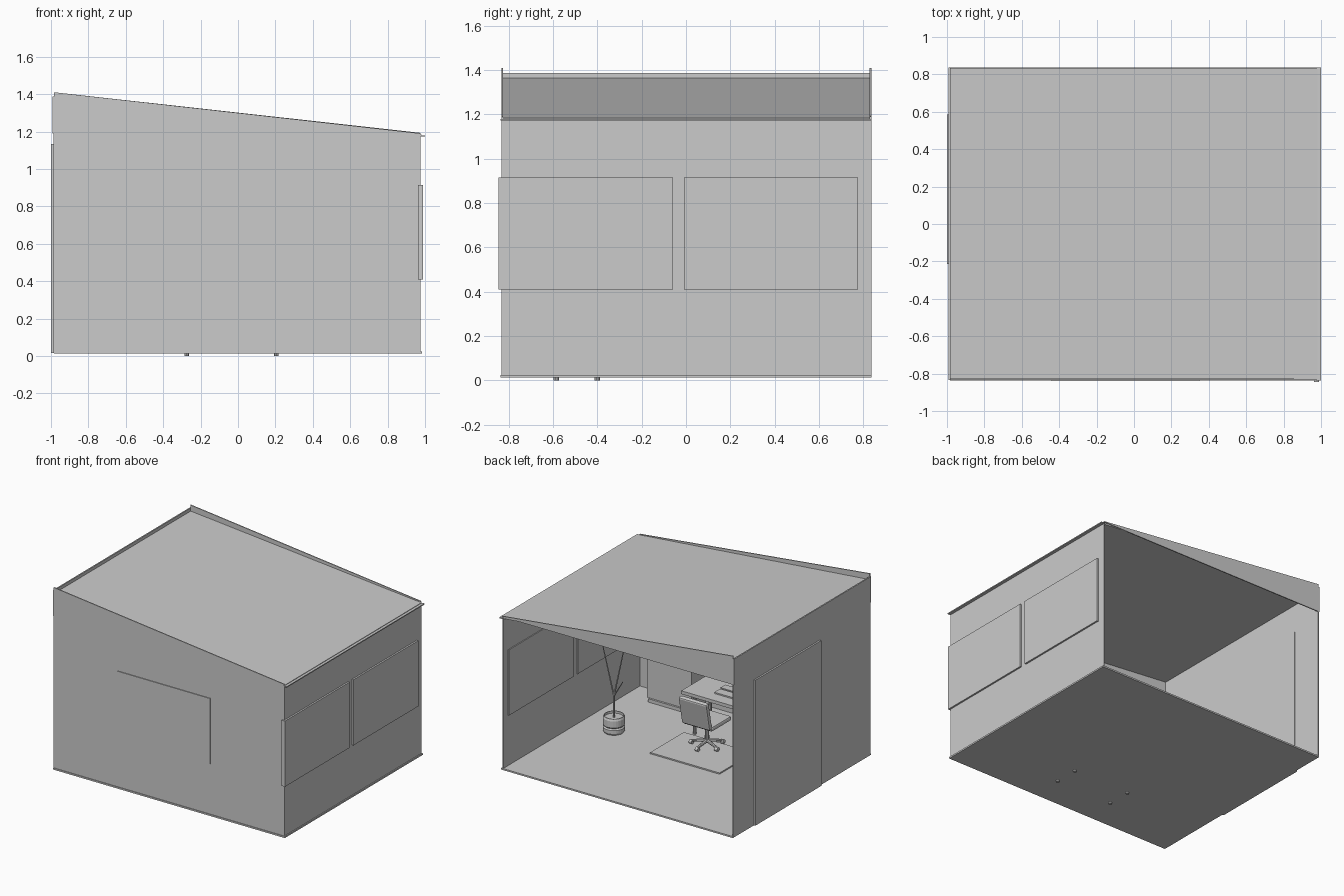
import bpy, bmesh, math
from mathutils import Vector

if "Cube" in bpy.data.objects:
    bpy.data.objects.remove(bpy.data.objects["Cube"])

grey = bpy.data.materials.new("plain_grey")
grey.diffuse_color = (0.6, 0.6, 0.6, 1)
grey.use_nodes = True
grey.node_tree.nodes["Principled BSDF"].inputs["Base Color"].default_value = grey.diffuse_color


def make(name, bm):
    bmesh.ops.recalc_face_normals(bm, faces=bm.faces)
    me = bpy.data.meshes.new(name)
    bm.to_mesh(me)
    bm.free()
    me.materials.append(grey)
    ob = bpy.data.objects.new(name, me)
    bpy.context.collection.objects.link(ob)
    return ob


def box(name, x, y, z):
    """Box from (min, max) ranges."""
    bm = bmesh.new()
    bmesh.ops.create_cube(bm, size=1)
    for v in bm.verts:
        v.co = [(r[0] + r[1]) / 2 + c * (r[1] - r[0]) for r, c in zip((x, y, z), v.co)]
    return make(name, bm)


def slab(name, profile, y0, y1):
    """Extrude an x-z outline along y."""
    bm = bmesh.new()
    f = bm.faces.new([bm.verts.new((x, y0, z)) for x, z in profile])
    new = bmesh.ops.extrude_face_region(bm, geom=[f])["geom"]
    verts = [g for g in new if isinstance(g, bmesh.types.BMVert)]
    bmesh.ops.translate(bm, verts=verts, vec=(0, y1 - y0, 0))
    return make(name, bm)


def rod(name, a, b, r1, r2=None, sides=10):
    """Tapered cylinder between two points."""
    a, b = Vector(a), Vector(b)
    bm = bmesh.new()
    bmesh.ops.create_cone(bm, cap_ends=True, segments=sides, radius1=r1,
                          radius2=r1 if r2 is None else r2, depth=(b - a).length)
    q = (b - a).to_track_quat('Z', 'Y')
    for v in bm.verts:
        v.co = q @ v.co + (a + b) / 2
    return make(name, bm)


def lathe(name, profile, loc, sides=24):
    bm = bmesh.new()
    vs = [bm.verts.new((r, 0, z)) for r, z in profile]
    es = [bm.edges.new(p) for p in zip(vs, vs[1:])]
    bmesh.ops.spin(bm, geom=vs + es, axis=(0, 0, 1), cent=(0, 0, 0), angle=math.tau, steps=sides)
    bmesh.ops.remove_doubles(bm, verts=bm.verts, dist=1e-4)
    bmesh.ops.translate(bm, verts=bm.verts, vec=loc)
    return make(name, bm)


# Room shell: floor, three walls, open back with a gable strip
box("floor", (-0.985, 0.985), (-0.838, 0.838), (0.012, 0.024))
slab("front_wall", [(-0.985, 0.015), (0.975, 0.015), (0.975, 1.19), (-0.985, 1.41)], -0.833, -0.825)
slab("back_gable", [(-0.985, 1.19), (0.975, 1.188), (0.975, 1.193), (-0.985, 1.41)], 0.828, 0.836)
box("left_wall", (-0.987, -0.979), (-0.833, 0.836), (0.015, 1.19))
box("left_wall_top", (-0.992, -0.982), (-0.833, 0.836), (1.19, 1.388))
box("right_wall", (0.969, 0.977), (-0.833, 0.836), (0.015, 1.175))

# Sloping roof and edge trim
slab("roof", [(-0.985, 1.352), (0.98, 1.172), (0.98, 1.184), (-0.985, 1.364)], -0.828, 0.83)
box("roof_edge_trim", (0.97, 1.0), (-0.836, 0.838), (1.172, 1.18))

# Door and windows
box("door", (-1.0, -0.974), (-0.215, 0.585), (0.015, 1.133))
box("front_window", (-0.44, 0.35), (-0.839, -0.812), (0.412, 0.915))
for i, y in enumerate((-0.845, -0.01)):
    box(f"side_window_{i}", (0.962, 0.99), (y, y + 0.786), (0.41, 0.915))

# Mat under the chair
box("floor_mat", (-0.32, 0.27), (-0.36, 0.05), (0.024, 0.034))

# Desk
box("desk_top", (-0.34, 0.275), (-0.65, -0.335), (0.335, 0.36))
for x in (-0.275, 0.205):
    for y in (-0.585, -0.4):
        rod("desk_leg", (x, y, 0), (x, y, 0.336), 0.013)
    box("desk_leg_bar", (x - 0.01, x + 0.01), (-0.585, -0.4), (0.315, 0.336))
box("keyboard", (-0.18, 0.06), (-0.5, -0.43), (0.36, 0.37))
box("monitor_base", (-0.08, 0.07), (-0.58, -0.52), (0.36, 0.368))
rod("monitor_stand", (-0.06, -0.56, 0.365), (-0.06, -0.56, 0.48), 0.01)
box("monitor", (-0.31, -0.03), (-0.56, -0.545), (0.42, 0.59))

# Cabinet by the front wall
box("cabinet", (0.41, 0.79), (-0.82, -0.655), (0.05, 0.7))
box("cabinet_plinth", (0.43, 0.77), (-0.81, -0.64), (0.024, 0.05))

# Office chair: five-star base, column, seat, leaning back
cx, cy = 0.01, -0.27
for i in range(5):
    a = math.tau * i / 5 + 0.3
    px, py = cx + 0.115 * math.cos(a), cy + 0.115 * math.sin(a)
    rod("chair_foot", (cx, cy, 0.075), (px, py, 0.06), 0.013, 0.009, 8)
    rod("caster", (px - 0.012, py, 0.05), (px + 0.012, py, 0.05), 0.016, sides=12)
rod("chair_column", (cx, cy, 0.06), (cx, cy, 0.22), 0.015)
seat = box("seat", (cx - 0.125, cx + 0.125), (cy - 0.12, cy + 0.12), (0.215, 0.25))
back = box("chair_back", (cx - 0.12, cx + 0.12), (-0.018, 0.018), (0, 0.22))
back.location = (0, cy + 0.12, 0.23)
back.rotation_euler.x = -0.2
for ob in (seat, back):
    m = ob.modifiers.new("soft_edges", 'BEVEL')
    m.width, m.segments = 0.012, 2

# Potted plant: ringed pot, soil, forked stems with blade leaves
p = Vector((0.69, -0.11, 0.024))
lathe("plant_pot", [(0, 0), (0.07, 0), (0.078, 0.015), (0.078, 0.04), (0.07, 0.05), (0.078, 0.06),
                    (0.078, 0.11), (0.072, 0.125), (0.066, 0.125), (0.066, 0.108), (0, 0.108)], p)
fork = p + Vector((0, 0, 0.27))
rod("plant_stem", p + Vector((0, 0, 0.1)), fork, 0.008, 0.006, 8)
tips = [Vector((0.1, 0.03, 0.48)), Vector((-0.1, -0.02, 0.5)), Vector((-0.09, 0.02, 0.14))]
for i, t in enumerate(tips):
    rod("plant_branch", fork, fork + t, 0.006, 0.003, 6)
    if i == 2:
        continue
    for k in range(7):  # tuft of leaves
        a = math.tau * k / 7 + i
        d = Vector((math.cos(a), math.sin(a), 0))
        s = Vector((-d.y, d.x, 0)) * 0.014
        o = fork + t
        mid, end = o + d * 0.07 + Vector((0, 0, 0.06)), o + d * 0.15 + Vector((0, 0, 0.03))
        bm = bmesh.new()
        vs = [bm.verts.new(c) for c in (o, mid + s, end, mid - s)]
        bm.faces.new(vs[:2] + vs[3:])
        bm.faces.new(vs[1:])
        make("plant_leaf", bm)
